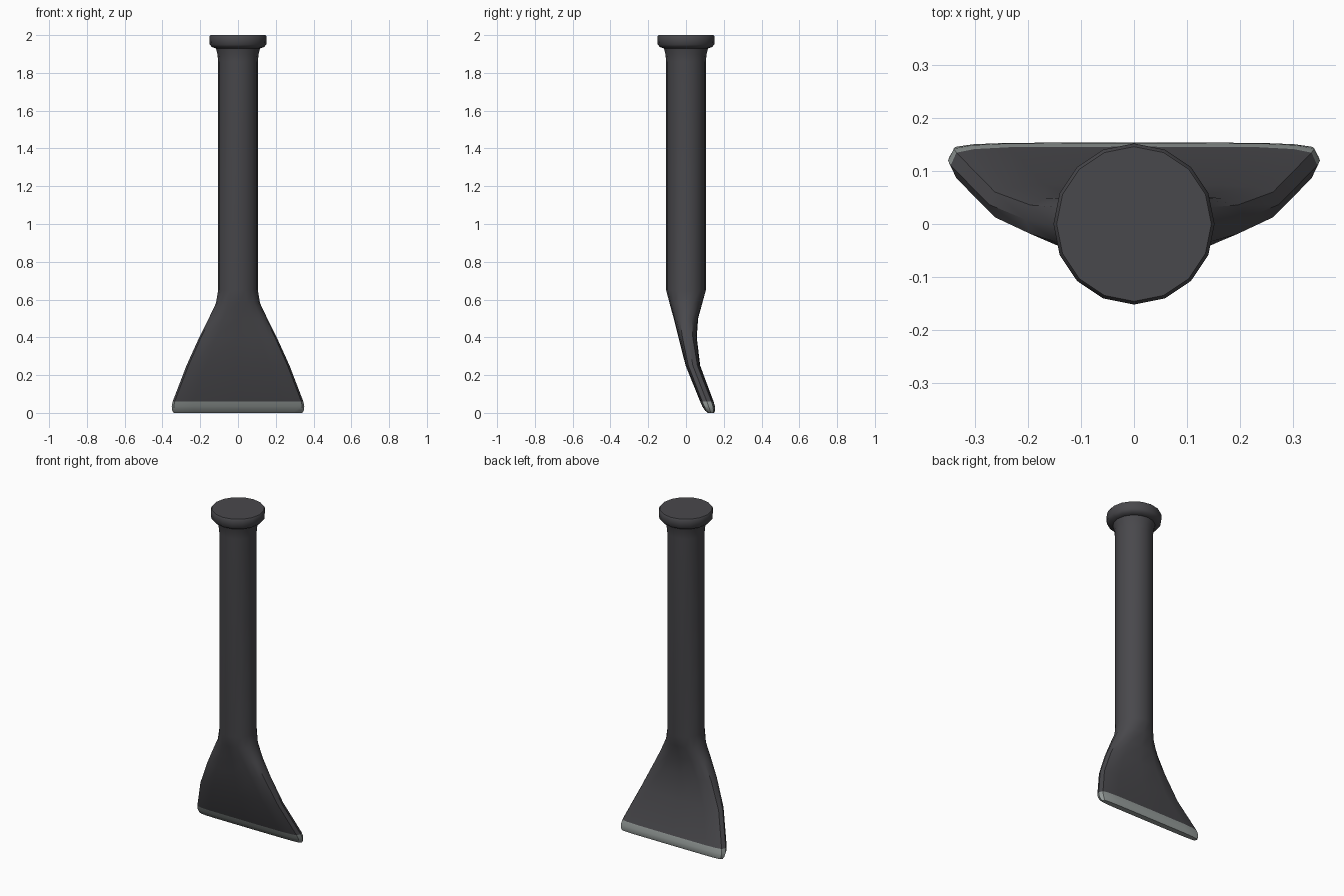
import bpy, bmesh, math

cube = bpy.data.objects.get("Cube")
if cube:
    bpy.data.objects.remove(cube, do_unlink=True)

SIDES = 16


def make_material(name, rgb):
    mat = bpy.data.materials.new(name)
    mat.use_nodes = True
    color = (*rgb, 1.0)
    mat.diffuse_color = color
    mat.node_tree.nodes["Principled BSDF"].inputs["Base Color"].default_value = color
    return mat


def power(value, exponent):
    return math.copysign(abs(value) ** exponent, value)


def loft(name, sections, mat, cap_start=True, cap_end=True):
    """Skin rounded sections: (z, half width, front y, back y, roundness)."""
    bm = bmesh.new()
    rings = []
    for z, width, front, back, roundness in sections:
        middle, depth = (front + back) / 2, (back - front) / 2
        ring = []
        for i in range(SIDES):
            a = math.tau * i / SIDES
            x = width * power(round(math.cos(a), 6), roundness)
            y = middle + depth * power(round(math.sin(a), 6), roundness)
            ring.append(bm.verts.new((x, y, z)))
        rings.append(ring)
    for low, high in zip(rings, rings[1:]):
        for i in range(SIDES):
            j = (i + 1) % SIDES
            bm.faces.new((low[i], low[j], high[j], high[i]))
    if cap_start:
        bm.faces.new(rings[0][::-1])
    if cap_end:
        bm.faces.new(rings[-1])
    bm.normal_update()
    mesh = bpy.data.meshes.new(name)
    bm.to_mesh(mesh)
    bm.free()
    mesh.materials.append(mat)
    obj = bpy.data.objects.new(name, mesh)
    bpy.context.collection.objects.link(obj)
    bpy.ops.object.select_all(action="DESELECT")
    obj.select_set(True)
    bpy.context.view_layer.objects.active = obj
    bpy.ops.object.shade_smooth_by_angle(angle=math.radians(40))
    return obj


def disc(z, radius):
    return (z, radius, -radius, radius, 1.0)


dark = make_material("dark steel", (0.066, 0.065, 0.072))
bright = make_material("ground steel", (0.30, 0.33, 0.32))

# Curved flat blade blending into a round shaft
loft("blade_and_shaft", [
    (0.06, 0.346, 0.075, 0.146, 0.4),
    (0.25, 0.273, -0.002, 0.075, 0.5),
    (0.40, 0.205, -0.040, 0.057, 0.6),
    (0.50, 0.155, -0.065, 0.064, 0.72),
    (0.58, 0.117, -0.087, 0.086, 0.88),
    disc(0.65, 0.105),
    disc(1.86, 0.105),
    disc(1.90, 0.109),
    disc(1.93, 0.117),
], dark, cap_start=False)

# Bright cutting edge, tapered on the front
loft("cutting_edge", [
    (0.00, 0.340, 0.115, 0.149, 0.4),
    (0.012, 0.348, 0.101, 0.154, 0.4),
    (0.035, 0.351, 0.086, 0.153, 0.4),
    (0.06, 0.346, 0.075, 0.146, 0.4),
], bright, cap_end=False)

# Round striking head
loft("striking_head", [
    disc(1.93, 0.117),
    disc(1.936, 0.137),
    disc(1.95, 0.150),
    disc(1.99, 0.152),
    disc(2.00, 0.146),
], dark)
